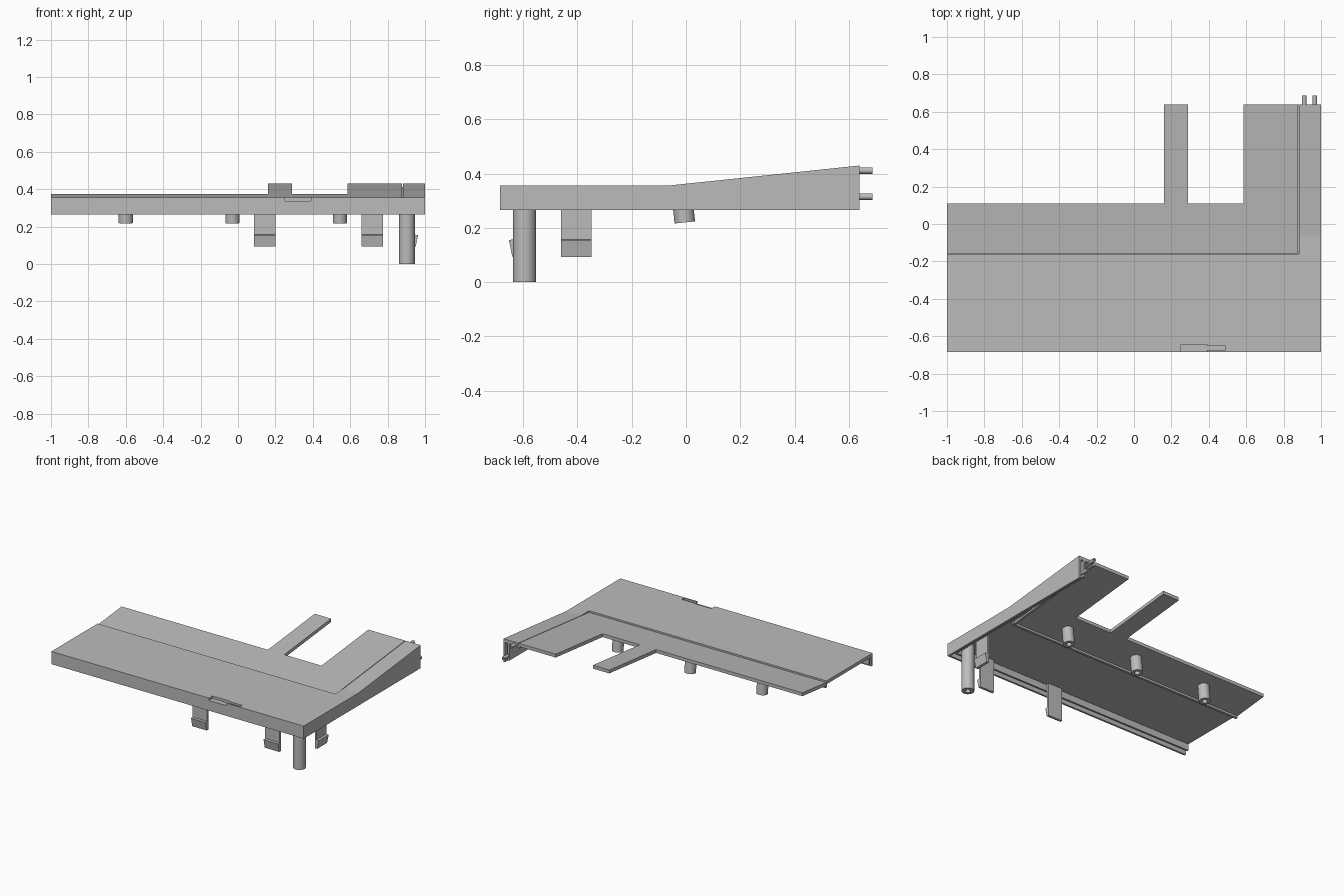
import bpy, bmesh, math
from mathutils import Matrix, Vector

if "Cube" in bpy.data.objects:
    bpy.data.objects.remove(bpy.data.objects["Cube"])

grey = bpy.data.materials.new("plain grey")
grey.diffuse_color = (0.5, 0.5, 0.5, 1)
grey.use_nodes = True
grey.node_tree.nodes["Principled BSDF"].inputs["Base Color"].default_value = grey.diffuse_color

KINK, FLAT, SLOPE = -0.067, 0.3555, 0.1047   # where the top starts to rise
FRONT, BACK, BOTTOM = -0.685, 0.64, 0.265
THICK = 0.024


def slope_z(y):
    return FLAT + SLOPE * (y - KINK)


def finish(bm, name):
    bmesh.ops.recalc_face_normals(bm, faces=bm.faces[:])
    me = bpy.data.meshes.new(name)
    bm.to_mesh(me)
    bm.free()
    ob = bpy.data.objects.new(name, me)
    bpy.context.collection.objects.link(ob)
    me.materials.append(grey)
    return ob


def prism(name, pts, offset):
    """Extrude a closed outline of 3D points along an offset."""
    bm = bmesh.new()
    f = bm.faces.new([bm.verts.new(p) for p in pts])
    r = bmesh.ops.extrude_face_region(bm, geom=[f])
    bmesh.ops.translate(bm, vec=offset,
                        verts=[v for v in r["geom"] if isinstance(v, bmesh.types.BMVert)])
    return finish(bm, name)


def box(name, x0, x1, y0, y1, z0, z1):
    return prism(name, [(x0, y0, z0), (x1, y0, z0), (x1, y1, z0), (x0, y1, z0)], (0, 0, z1 - z0))


def side_prism(name, x0, x1, yz):
    return prism(name, [(x0, y, z) for y, z in yz], (x1 - x0, 0, 0))


def tube(name, top, length, r, hole, tilt=0.0):
    """Round boss hanging down from top, with a screw hole in its lower end."""
    bm = bmesh.new()
    n = 32
    rings = []
    for rad, z in ((r, 0), (r, -length), (hole, -length), (hole, -length * 0.8)):
        rings.append([bm.verts.new((rad * math.cos(2 * math.pi * i / n),
                                    rad * math.sin(2 * math.pi * i / n), z)) for i in range(n)])
    for a, b in zip(rings, rings[1:]):
        for i in range(n):
            bm.faces.new((a[i], a[(i + 1) % n], b[(i + 1) % n], b[i]))
    bm.faces.new(rings[0])
    bm.faces.new(rings[-1])
    bm.transform(Matrix.Translation(top) @ Matrix.Rotation(tilt, 4, 'X'))
    ob = finish(bm, name)
    bpy.context.view_layer.objects.active = ob
    ob.select_set(True)
    bpy.ops.object.shade_smooth_by_angle(angle=math.radians(40))
    ob.select_set(False)
    return ob


# Flat front deck with front wall (one L-shaped profile)
deck = side_prism("front_deck", -1, 1, [
    (FRONT, BOTTOM), (FRONT, FLAT), (-0.162, FLAT), (-0.162, FLAT - THICK),
    (FRONT + 0.014, FLAT - THICK), (FRONT + 0.014, BOTTOM)])

# Keyhole-shaped latch recess in the front edge
for i, (x0, x1, y0, y1) in enumerate([(0.25, 0.39, -0.70, -0.645), (0.385, 0.49, -0.675, -0.652)]):
    cut = box("recess_cutter_%d" % i, x0, x1, y0, y1, 0.338, 0.40)
    cut.hide_render = True
    cut.hide_viewport = True
    m = deck.modifiers.new("recess", 'BOOLEAN')
    m.object = cut
    m.solver = 'EXACT'

# Rising strip on the right and the wall under it
side_prism("right_strip", 0.882, 1, [
    (-0.162, FLAT), (KINK, FLAT), (BACK, slope_z(BACK)),
    (BACK, slope_z(BACK) - THICK), (KINK, FLAT - THICK), (-0.162, FLAT - THICK)])
side_prism("right_wall", 0.986, 1, [
    (FRONT, BOTTOM), (FRONT, FLAT - 0.001), (KINK, FLAT - 0.001), (BACK, slope_z(BACK) - 0.001), (BACK, BOTTOM)])

# Inner rails running behind the front and right walls
box("front_rail", -1, 0.96, -0.657, -0.645, 0.285, FLAT - THICK)
side_prism("right_rail", 0.952, 0.966, [
    (-0.645, 0.285), (-0.645, FLAT - 0.02), (KINK, FLAT - 0.02),
    (BACK, slope_z(BACK) - 0.02), (BACK, 0.285)])

# Sloping panel with the narrow arm and the wide right leg
outline = [(-1, -0.158), (0.878, -0.158), (0.878, BACK), (0.585, BACK), (0.585, 0.11),
           (0.29, 0.11), (0.29, BACK), (0.16, BACK), (0.16, 0.11), (-1, 0.11)]
prism("sloping_panel", [(x, y, slope_z(y)) for x, y in outline], (0, 0, -THICK))

# Lips closing the seams from below
box("long_seam_lip", -1, 0.89, -0.168, -0.150, 0.308, 0.336)
side_prism("side_seam_lip", 0.872, 0.888, [
    (-0.168, 0.308), (-0.168, 0.325), (BACK, slope_z(BACK) - 0.018), (BACK, slope_z(BACK) - 0.035)])

# Corner leg and tilted screw bosses
tube("corner_leg", Vector((0.903, -0.595, 0.34)), 0.34, 0.042, 0.018)
for i, x in enumerate((-0.6, -0.03, 0.545)):
    tube("screw_boss_%d" % i, Vector((x, -0.018, 0.35)), 0.131, 0.038, 0.018, math.atan(SLOPE))

# Snap clips: profile as outward distance and height
clip = [(-0.014, 0.345), (0, 0.345), (0, 0.157), (0.017, 0.155), (0.004, 0.093), (-0.014, 0.093)]
for i, x in enumerate((0.085, 0.66)):
    side_prism("front_clip_%d" % i, x, x + 0.115, [(-0.636 - d, z) for d, z in clip])
prism("side_clip", [(0.946 + d, -0.46, z) for d, z in clip], (0, 0.112, 0))

# Locating pegs on the back end of the right strip
for i, (x, z) in enumerate(((0.91, 0.411), (0.967, 0.315))):
    peg = tube("back_peg_%d" % i, Vector((x, 0.58, z)), 0.107, 0.012, 0.004, math.pi / 2)
